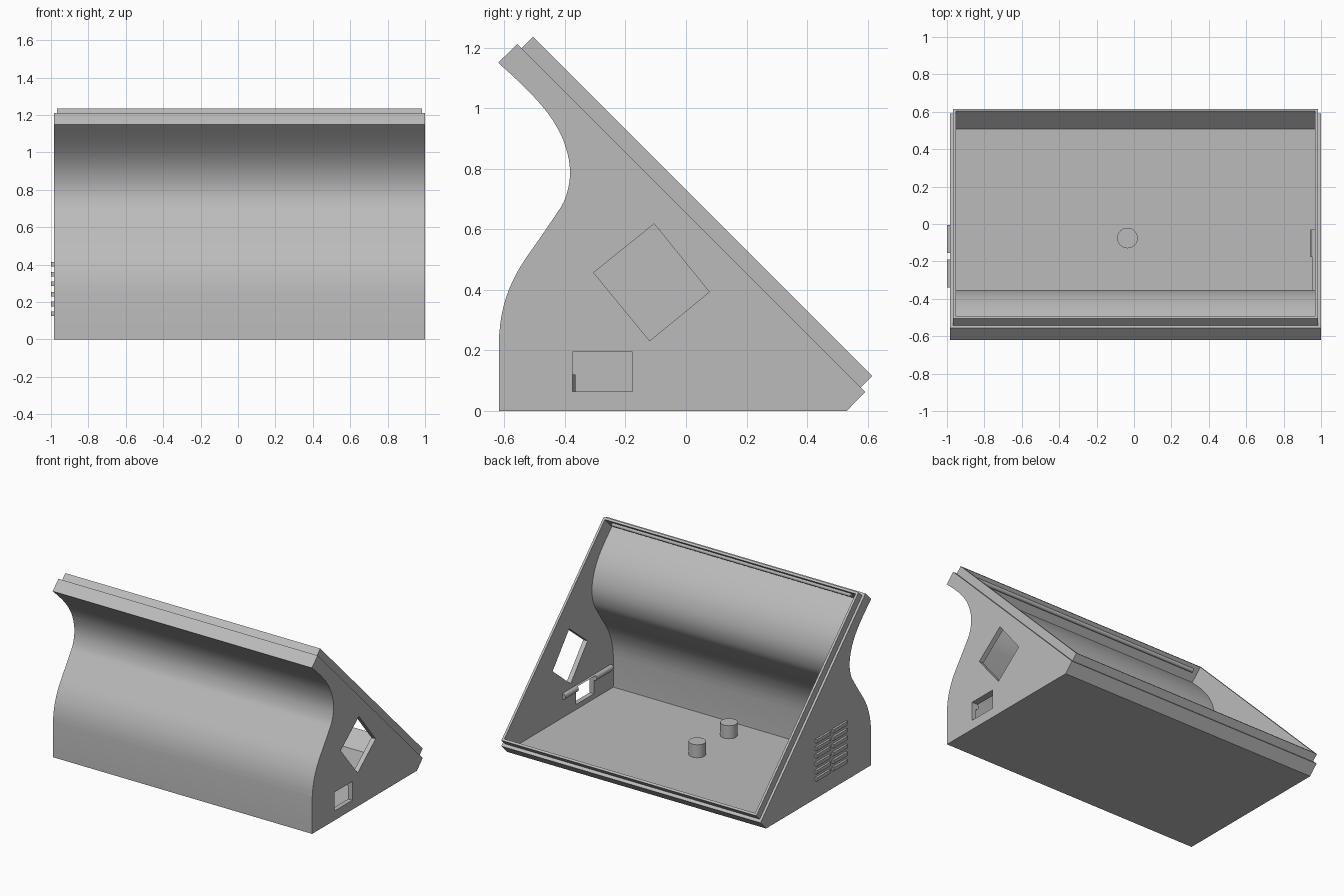
import bpy, bmesh, math
from mathutils import Vector, Matrix

old = bpy.data.objects.get("Cube")
if old:
    bpy.data.objects.remove(old, do_unlink=True)

grey = bpy.data.materials.new("plain_grey")
grey.use_nodes = True
grey.diffuse_color = (0.5, 0.5, 0.5, 1)
grey.node_tree.nodes["Principled BSDF"].inputs["Base Color"].default_value = (0.5, 0.5, 0.5, 1)

MID = 0.0075   # middle of the case across x
WALL = 0.03


def finish(name, bm):
    bmesh.ops.recalc_face_normals(bm, faces=bm.faces)
    mesh = bpy.data.meshes.new(name)
    bm.to_mesh(mesh)
    bm.free()
    mesh.materials.append(grey)
    ob = bpy.data.objects.new(name, mesh)
    bpy.context.collection.objects.link(ob)
    return ob


def prism(name, profile, x0, x1):
    """Extrude a closed (y, z) profile from x0 to x1."""
    bm = bmesh.new()
    face = bm.faces.new([bm.verts.new((x0, y, z)) for y, z in profile])
    made = bmesh.ops.extrude_face_region(bm, geom=[face])["geom"]
    verts = [v for v in made if isinstance(v, bmesh.types.BMVert)]
    bmesh.ops.translate(bm, verts=verts, vec=(x1 - x0, 0, 0))
    return finish(name, bm)


def box(name, x, y, z):
    return prism(name, [(y[0], z[0]), (y[1], z[0]), (y[1], z[1]), (y[0], z[1])], *x)


def rod(name, start, end, radius, sides=32):
    a, b = Vector(start), Vector(end)
    bm = bmesh.new()
    turn = Vector((0, 0, 1)).rotation_difference(b - a).to_matrix().to_4x4()
    bmesh.ops.create_cone(bm, cap_ends=True, segments=sides, radius1=radius, radius2=radius,
                          depth=(b - a).length, matrix=Matrix.Translation((a + b) / 2) @ turn)
    return finish(name, bm)


def cut(ob, cutter):
    mod = ob.modifiers.new("cut", 'BOOLEAN')
    mod.operation = 'DIFFERENCE'
    mod.solver = 'EXACT'
    mod.object = cutter
    bpy.context.view_layer.objects.active = ob
    with bpy.context.temp_override(object=ob, active_object=ob):
        bpy.ops.object.modifier_apply(modifier=mod.name)


def smooth_curve(points, steps=4):
    """Catmull-Rom curve through the points."""
    p = [Vector(q) for q in points]
    p = [p[0] * 2 - p[1]] + p + [p[-1] * 2 - p[-2]]
    out = []
    for a, b, c, d in zip(p, p[1:], p[2:], p[3:]):
        for i in range(steps):
            t = i / steps
            out.append(0.5 * (2 * b + (c - a) * t + (2 * a - 5 * b + 4 * c - d) * t * t
                              + (3 * b - a - 3 * c + d) * t ** 3))
    return out + [p[-2]]


# Curved front wall, from the base up to the overhanging top
front = smooth_curve([(-0.617, 0.25), (-0.61, 0.31), (-0.594, 0.375), (-0.567, 0.44),
                      (-0.535, 0.495), (-0.483, 0.57), (-0.432, 0.645), (-0.404, 0.69),
                      (-0.388, 0.74), (-0.383, 0.79), (-0.39, 0.845), (-0.412, 0.91),
                      (-0.45, 0.975), (-0.5, 1.035), (-0.56, 1.095), (-0.62, 1.15)])
inner = []
for i, p in enumerate(front):
    t = (front[min(i + 1, len(front) - 1)] - front[max(i - 1, 0)]).normalized()
    q = p + Vector((t.y, -t.x)) * WALL
    if q.y - q.x < 1.70:
        inner.append(q)

# Hollow case with a sloping open back
shell = prism("case_shell", [(0.53, 0), (-0.617, 0)] + [tuple(p) for p in front]
              + [(-0.557, 1.212), (0.592, 0.063)], MID - 0.9925, MID + 0.9925)
# Thin raised rim around the opening
rim = prism("opening_rim", [(0.577, 0.078), (0.615, 0.116), (-0.505, 1.236), (-0.543, 1.198)],
            MID - 0.976, MID + 0.976)
cavity = prism("cavity_cutter", [(0.508, WALL), (-0.587, WALL)] + [tuple(p) for p in inner]
               + [(-0.571, 1.148), (-0.46, 1.259), (0.64, 0.162)], MID - 0.96, MID + 0.96)

# Tilted window and socket slot in the left wall
window = prism("window_cutter", [(-0.305, 0.457), (-0.105, 0.618), (0.077, 0.393), (-0.12, 0.232)],
               0.9, 1.1)
socket = box("socket_cutter", (0.9, 1.1), (-0.375, -0.177), (0.065, 0.195))

# Half-round rail on the inside wall, interrupted by the socket slot
rail = rod("socket_rail", (0.966, -0.56, 0.178), (0.966, -0.03, 0.178), 0.021)

for ob, cutters in ((shell, (cavity, window, socket)), (rim, (cavity,)), (rail, (socket,))):
    for c in cutters:
        cut(ob, c)
for c in (cavity, window, socket):
    bpy.data.objects.remove(c, do_unlink=True)

# Snap ridge under the upper rim
ridge = rod("snap_ridge", (MID - 0.915, -0.518, 1.195), (MID + 0.915, -0.518, 1.195), 0.014, 16)

# Floor pegs
pegs = [rod("floor_peg", (-0.035, y, WALL - 0.01), (-0.035, y, 0.12), 0.055)
        for y in (-0.075, -0.42)]

# Plain raised ribs on the right wall, in two columns and two rows
for y in (-0.34, -0.155):
    for z in (0.125, 0.285):
        for k in range(3):
            box("side_rib", (-1.0, -0.98), (y, y + 0.15), (z + k * 0.052, z + k * 0.052 + 0.025))

# Smooth curved parts, keeping edges sharp
bpy.ops.object.select_all(action='DESELECT')
for ob in [shell, rim, rail, ridge] + pegs:
    ob.select_set(True)
bpy.context.view_layer.objects.active = shell
bpy.ops.object.shade_smooth_by_angle(angle=math.radians(30))
bpy.ops.object.select_all(action='DESELECT')
